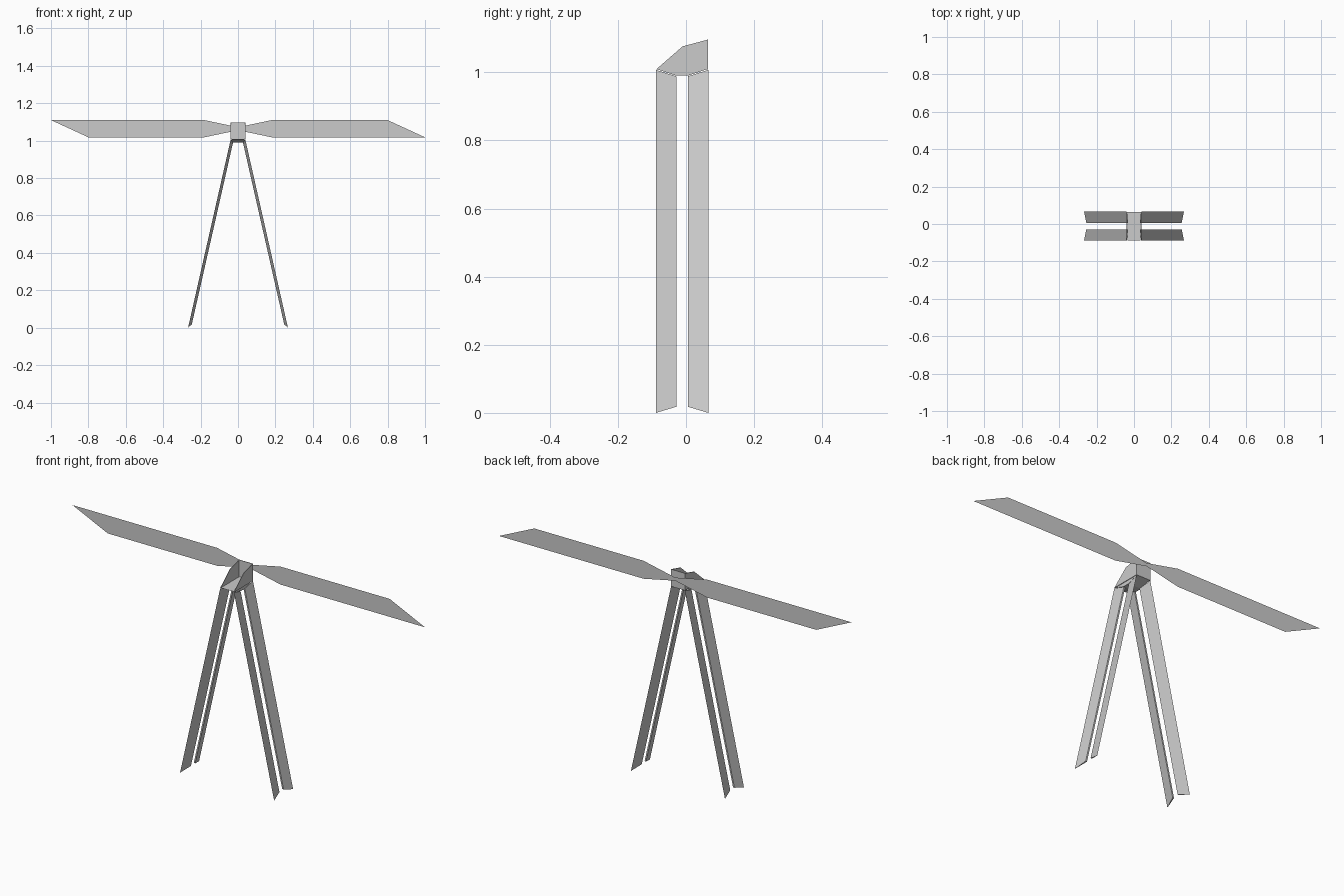
import bpy
from mathutils import Vector

if "Cube" in bpy.data.objects:
    bpy.data.objects.remove(bpy.data.objects["Cube"])


def make(name, verts, faces):
    me = bpy.data.meshes.new(name)
    me.from_pydata([tuple(v) for v in verts], [], faces)
    me.update()
    ob = bpy.data.objects.new(name, me)
    bpy.context.collection.objects.link(ob)
    return ob


def loft(name, a, b):
    """Closed solid between two matching outlines."""
    n = len(a)
    faces = [(i, (i + 1) % n, n + (i + 1) % n, n + i) for i in range(n)]
    faces += [tuple(reversed(range(n))), tuple(range(n, 2 * n))]
    ob = make(name, list(a) + list(b), faces)
    # consistent outward normals, also for mirrored copies
    import bmesh
    bm = bmesh.new()
    bm.from_mesh(ob.data)
    bmesh.ops.recalc_face_normals(bm, faces=bm.faces)
    bm.to_mesh(ob.data)
    bm.free()
    return ob


def slab(name, yz, x0, x1):
    """Extrude a side profile along x."""
    return loft(name, [Vector((x0, y, z)) for y, z in yz],
                [Vector((x1, y, z)) for y, z in yz])


# Two-bladed rotor: flat bow-tie sheet behind the hub, each half the other's half turn
ZC, YB = 1.064, 0.087
half = [(0, 0.008), (0.18, 0.046), (0.80, 0.046), (1.0, -0.046), (0.18, -0.046), (0, -0.008)]
for side, s in (("right", 1), ("left", -1)):
    make(side + "_blade", [(s * x, YB, ZC + s * z) for x, z in half],
         [(0, 1, 2, 3, 4, 5)])

# Four splayed legs: thin wedge section, slanted ends
YM = -0.0115                       # middle of the leg pairs
rise = Vector((-0.228, 0, 1.007))
section = [(0.267, 0.077, 0.0), (0.255, 0.017, 0.018), (0.247, 0.017, 0.018)]
for xs, xn in ((1, "right"), (-1, "left")):
    for ys, yn in ((1, "back"), (-1, "front")):
        foot = [Vector((x, y, z)) for x, y, z in section]
        top = [p + rise - Vector((0, 0, 0.037 if i else 0)) +
               Vector((0.008 if i else 0, 0, 0)) for i, p in enumerate(foot)]
        place = lambda p: Vector((xs * p.x, YM + ys * p.y, p.z))
        loft(f"{yn}_{xn}_leg", [place(p) for p in foot], [place(p) for p in top])

# Hub cradle: trough-shaped base, two side cheeks and a back plate
slab("hub_base", [(-0.088, 1.01), (-0.029, 0.99), (0.006, 0.99), (0.065, 1.01)], -0.036, 0.036)
cheek = [(-0.088, 1.008), (-0.01, 1.076), (0.065, 1.096), (0.065, 1.008)]
for s, n in ((1, "right"), (-1, "left")):
    slab(n + "_hub_cheek", cheek, s * 0.04, s * 0.037)
slab("hub_back_plate", [(0.062, 1.008), (0.062, 1.096), (0.065, 1.096), (0.065, 1.008)],
     -0.04, 0.04)
